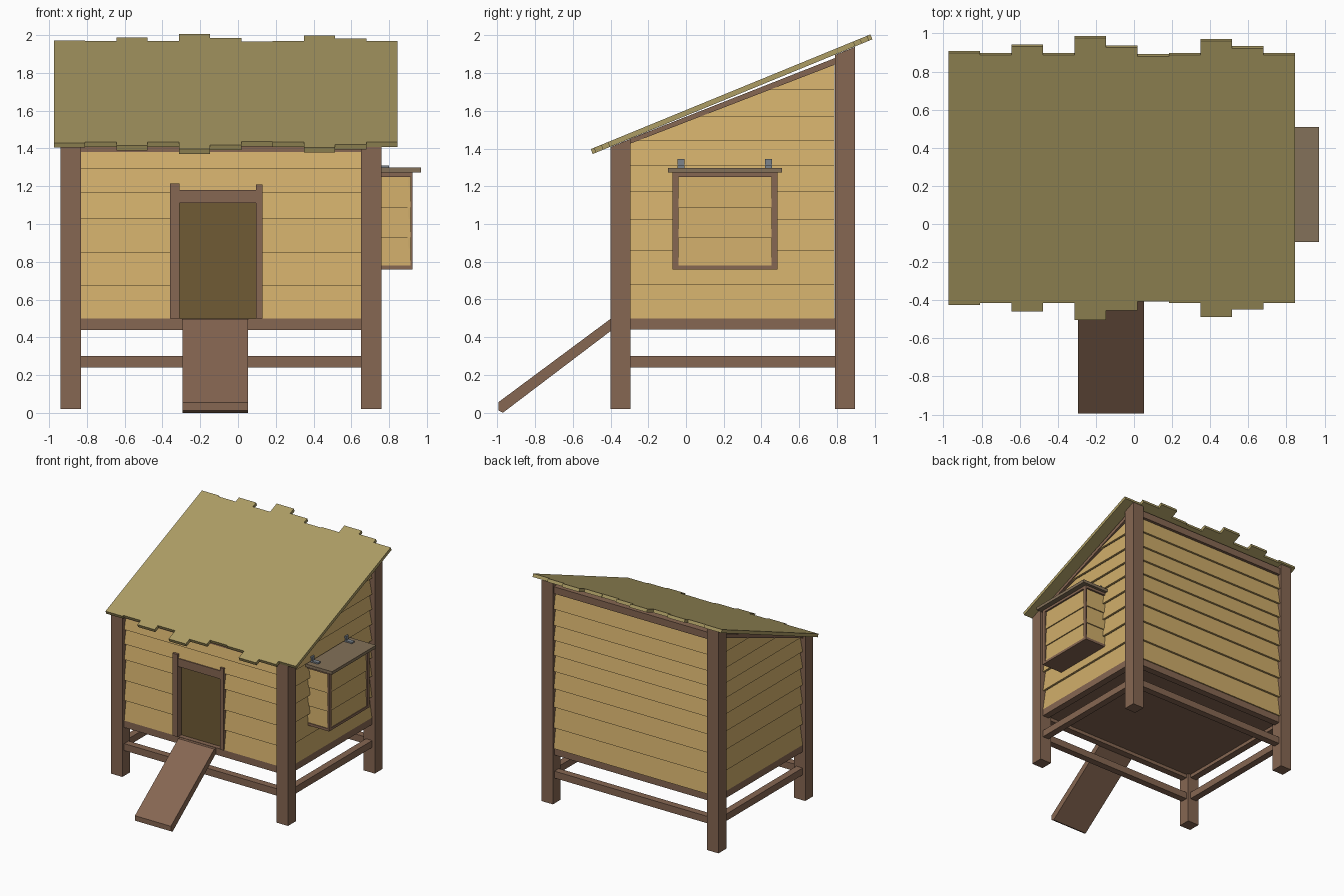
import bpy, bmesh, math
from mathutils import Vector, Matrix

if "Cube" in bpy.data.objects:
    bpy.data.objects.remove(bpy.data.objects["Cube"])


def material(name, r, g, b):
    m = bpy.data.materials.new(name)
    m.diffuse_color = (r, g, b, 1)
    m.use_nodes = True
    m.node_tree.nodes["Principled BSDF"].inputs["Base Color"].default_value = m.diffuse_color
    return m


TIMBER = material("brown_timber", 0.24, 0.135, 0.085)
SIDING = material("yellow_siding", 0.63, 0.42, 0.145)
ROOF = material("olive_roof", 0.42, 0.34, 0.13)
DOOR = material("dark_door", 0.16, 0.105, 0.035)
LID = material("lid_wood", 0.23, 0.165, 0.10)
METAL = material("hinge_metal", 0.20, 0.23, 0.26)


def add_prism(bm, pts, axis, a, b):
    """Extrude a 2D profile along x (points are y,z) or y (points are x,z)."""
    def co(p, t):
        return (t, p[0], p[1]) if axis == "x" else (p[0], t, p[1])
    lo = [bm.verts.new(co(p, a)) for p in pts]
    hi = [bm.verts.new(co(p, b)) for p in pts]
    bm.faces.new(lo)
    bm.faces.new(hi[::-1])
    n = len(pts)
    for i in range(n):
        bm.faces.new((lo[i], hi[i], hi[(i + 1) % n], lo[(i + 1) % n]))


def finish(name, bm, mat, clip=None):
    if clip:  # cut away everything above a sloping plane
        bmesh.ops.bisect_plane(bm, geom=bm.verts[:] + bm.edges[:] + bm.faces[:],
                               plane_co=clip[0], plane_no=clip[1], clear_outer=True)
        bmesh.ops.holes_fill(bm, edges=[e for e in bm.edges if e.is_boundary])
    bmesh.ops.recalc_face_normals(bm, faces=bm.faces[:])
    me = bpy.data.meshes.new(name)
    bm.to_mesh(me)
    bm.free()
    me.materials.append(mat)
    ob = bpy.data.objects.new(name, me)
    bpy.context.collection.objects.link(ob)
    return ob


def prism(name, pts, axis, a, b, mat):
    bm = bmesh.new()
    add_prism(bm, pts, axis, a, b)
    return finish(name, bm, mat)


def box(name, x0, x1, y0, y1, z0, z1, mat=TIMBER):
    return prism(name, [(x0, z0), (x1, z0), (x1, z1), (x0, z1)], "y", y0, y1, mat)


def siding(name, axis, face, out, levels, spans, lap=0.028, thick=0.018, clip=None):
    """Lapped boards: each leans out at its lower edge; spans(z) gives the runs."""
    bm = bmesh.new()
    for z0, z1 in zip(levels, levels[1:]):
        top = face - out * lap
        pts = [(face, z0), (top, z1 + 0.008),
               (top - out * thick, z1 + 0.008), (face - out * thick, z0)]
        for a, b in spans(z0):
            add_prism(bm, pts, axis, a, b)
    return finish(name, bm, SIDING, clip)


SLOPE = 0.41


def under(y):  # underside height of the roof
    return 1.673 + (y - 0.2465) * SLOPE


# Corner posts with sloping tops
for side, x0 in (("left", -0.94), ("right", 0.65)):
    for end, y0 in (("front", -0.40), ("back", 0.79)):
        y1 = y0 + 0.107
        prism(f"{end}_{side}_post", [(y0, 0.02), (y1, 0.02), (y1, under(y1)), (y0, under(y0))],
              "x", x0, x0 + 0.11, TIMBER)

# Upper and lower rails on all four sides
for level, z in (("lower", 0.24), ("upper", 0.44)):
    for end, y in (("front", -0.375), ("back", 0.815)):
        box(f"{level}_{end}_rail", -0.83, 0.65, y, y + 0.06, z, z + 0.06)
    for side, x in (("left", -0.915), ("right", 0.675)):
        box(f"{level}_{side}_rail", x, x + 0.06, -0.293, 0.79, z, z + 0.06)

# Floor, headers and rafters
box("floor", -0.87, 0.69, -0.33, 0.83, 0.47, 0.495)
box("front_header", -0.83, 0.65, -0.36, -0.31, 1.38, 1.415)
box("back_header", -0.83, 0.65, 0.825, 0.885, 1.845, 1.905)
for side, x in (("left", -0.92), ("right", 0.68)):
    prism(f"{side}_rafter", [(-0.293, 1.427), (0.79, 1.845), (0.79, 1.88), (-0.293, 1.453)],
          "x", x, x + 0.06, TIMBER)

# Lapped walls
door_gap = lambda z: [(-0.83, -0.355), (0.125, 0.65)] if z < 1.15 else [(-0.83, 0.65)]
siding("front_wall", "x", -0.375, -1, [0.5, 0.675, 0.85, 1.03, 1.165, 1.29, 1.405], door_gap)
siding("back_wall", "x", 0.885, 1, [0.5, 0.68, 0.86, 1.02, 1.17, 1.31, 1.44, 1.57, 1.71, 1.85],
       lambda z: [(-0.83, 0.65)])
side_levels = [0.5, 0.68, 0.86, 1.02, 1.17, 1.31, 1.44, 1.57, 1.71, 1.86]
gable = (Vector((0, -0.293, 1.43)), Vector((0, -0.386, 1)).normalized())
siding("right_wall", "y", 0.735, 1, side_levels, lambda z: [(-0.293, 0.787)], clip=gable)
siding("left_wall", "y", -0.915, -1, side_levels, lambda z: [(-0.293, 0.787)], clip=gable)

# Doorway
box("left_door_jamb", -0.36, -0.31, -0.385, -0.31, 0.5, 1.215)
box("right_door_jamb", 0.095, 0.13, -0.385, -0.31, 0.5, 1.21)
box("door_lintel", -0.31, 0.095, -0.38, -0.31, 1.11, 1.18)
box("door_panel", -0.33, 0.11, -0.335, -0.32, 0.49, 1.13, DOOR)

# Ramp
prism("ramp", [(-0.97, 0.0), (-0.995, 0.012), (-0.995, 0.055), (-0.40, 0.497), (-0.37, 0.497), (-0.37, 0.455)],
      "x", -0.293, 0.052, TIMBER)

# Roof boards of uneven length, all centred on the same line
halves = [0.665, 0.655, 0.70, 0.655, 0.745, 0.693, 0.648, 0.655, 0.728, 0.69, 0.655]
W = 1.82 / len(halves)
tilt = Matrix.Rotation(math.atan(SLOPE), 4, "X")
for i, h in enumerate(halves):
    x, half = -0.975 + i * W, h / math.cos(math.atan(SLOPE)) - 0.004
    board = box(f"roof_board_{i + 1}", x, x + W, -half, half, -0.014, 0.014, ROOF)
    board.data.transform(Matrix.Translation((0, 0.2415, 1.688)) @ tilt)

# Nest box on the right wall
nest_levels = [0.775, 0.925, 1.085, 1.25]
box("nest_base", 0.69, 0.925, -0.072, 0.485, 0.758, 0.78)
box("nest_top_trim", 0.69, 0.925, -0.072, 0.485, 1.25, 1.272)
for end, y in (("front", -0.072), ("back", 0.452)):
    box(f"nest_{end}_corner", 0.912, 0.925, y, y + 0.033, 0.78, 1.25)
siding("nest_outer_side", "y", 0.92, 1, nest_levels, lambda z: [(-0.06, 0.47)], 0.01, 0.012)
siding("nest_front_side", "x", -0.066, -1, nest_levels, lambda z: [(0.69, 0.914)], 0.01, 0.012)
siding("nest_back_side", "x", 0.479, 1, nest_levels, lambda z: [(0.69, 0.914)], 0.01, 0.012)
box("nest_lid", 0.70, 0.97, -0.095, 0.51, 1.272, 1.298, LID)

# Hinges: a strap on the lid and an upright leaf
for i, y in enumerate((-0.045, 0.42)):
    prism(f"hinge_{i + 1}", [(0.725, 1.298), (0.80, 1.298), (0.80, 1.31), (0.742, 1.31), (0.742, 1.345), (0.725, 1.345)],
          "y", y, y + 0.037, METAL)
